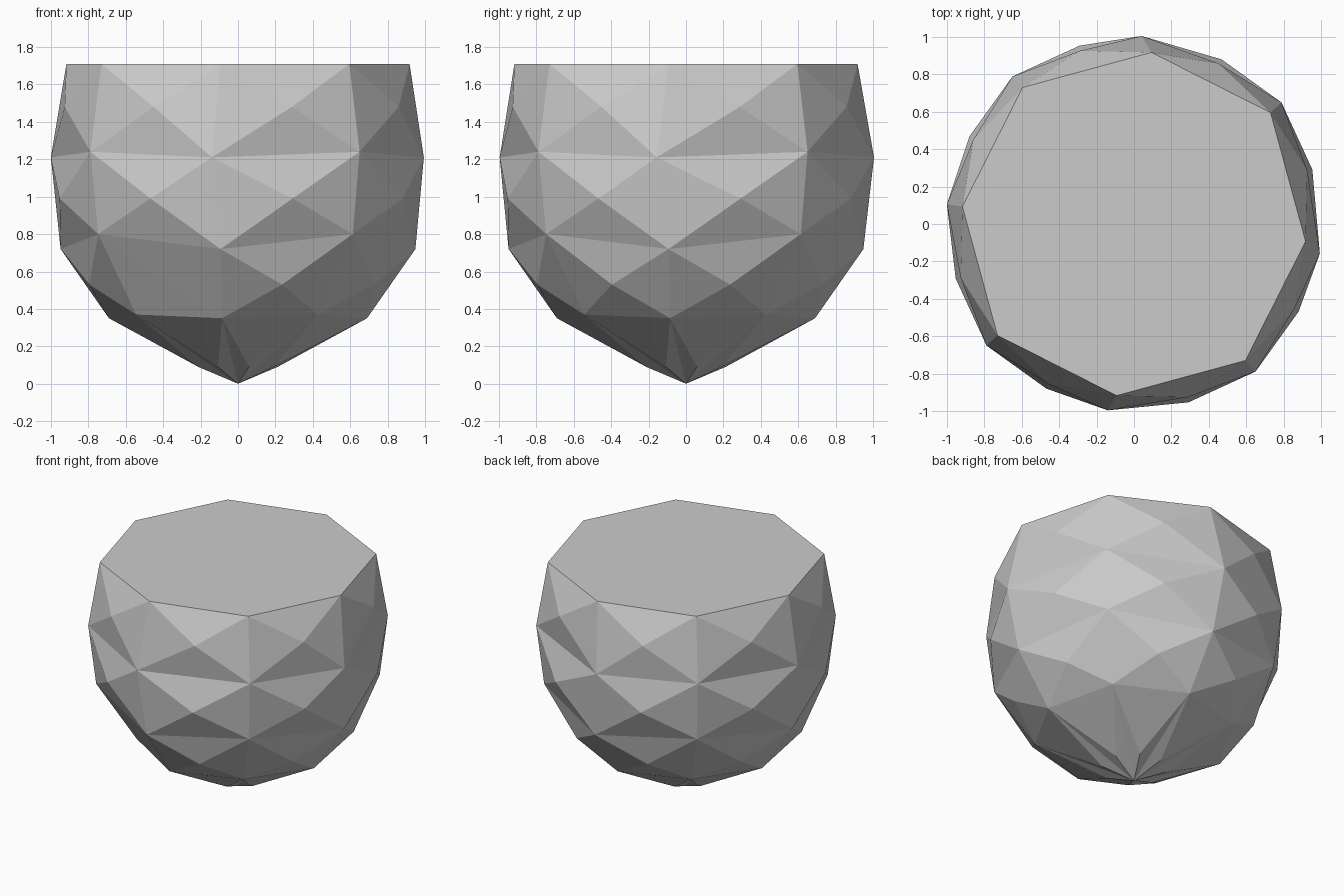
import bpy
import bmesh
from math import cos, sin, radians

cube = bpy.data.objects.get("Cube")
if cube:
    bpy.data.objects.remove(cube, do_unlink=True)

# Single stone grey
grey = bpy.data.materials.new("stone_grey")
grey.use_nodes = True
colour = (0.6, 0.6, 0.6, 1)
grey.diffuse_color = colour
shader = next(n for n in grey.node_tree.nodes if n.type == "BSDF_PRINCIPLED")
shader.inputs["Base Color"].default_value = colour
shader.inputs["Roughness"].default_value = 0.8

SIDES = 8
STEP = 360 / SIDES
bm = bmesh.new()


def point(radius, degrees, z):
    a = radians(degrees)
    return bm.verts.new((radius * cos(a), radius * sin(a), z))


def ring(even, odd, twists):
    """Octagon whose even and odd corners have their own (radius, height)."""
    return [point((even, odd)[i % 2][0], i * STEP + twists[i % len(twists)],
                  (even, odd)[i % 2][1]) for i in range(SIDES)]


# Main octagonal rings, from the flat top down
rings = [
    ring((0.922, 1.71), (0.942, 1.71), [-5.8]),
    ring((1.006, 1.21), (1.022, 1.24), [-9, -5.5, -2.3, -5.5, -6, -5.5, -8, -5.5]),
    ring((0.953, 0.72), (0.967, 0.80), [-5.6]),
    ring((0.695, 0.35), (0.69, 0.37), [-7]),
]

# Raised facet centres between neighbouring rings: radius, height, twist
peaks = [(0.97, 1.48, -5.2), (0.997, 0.99, -5.5), (0.83, 0.53, -6)]


def facet(corners, peak):
    """Fan of triangles from a facet's corners to its raised centre."""
    centre = point(*peak)
    for a, b in zip(corners, corners[1:] + corners[:1]):
        bm.faces.new((a, b, centre))


FLAT_FACET = (2, 5)    # one facet is left without a raised centre
for row, (upper, lower) in enumerate(zip(rings, rings[1:])):
    radius, z, twist = peaks[row]
    for i in range(SIDES):
        j = (i + 1) % SIDES
        if (row, i) == FLAT_FACET:
            bm.faces.new((upper[i], lower[i], lower[j]))
            bm.faces.new((upper[i], lower[j], upper[j]))
        else:
            facet([upper[i], lower[i], lower[j], upper[j]],
                  (radius, (i + 0.5) * STEP + twist, z))

# Pointed underside and flat top
tip = point(0, 0, 0)
for i in range(SIDES):
    facet([rings[-1][i], tip, rings[-1][(i + 1) % SIDES]],
          (0.22, (i + 0.5) * STEP - 7, 0.09))
bm.faces.new(rings[0])

bmesh.ops.recalc_face_normals(bm, faces=bm.faces)
mesh = bpy.data.meshes.new("faceted_bowl")
bm.to_mesh(mesh)
bm.free()
mesh.materials.append(grey)
bowl = bpy.data.objects.new("faceted_bowl", mesh)
bpy.context.scene.collection.objects.link(bowl)
